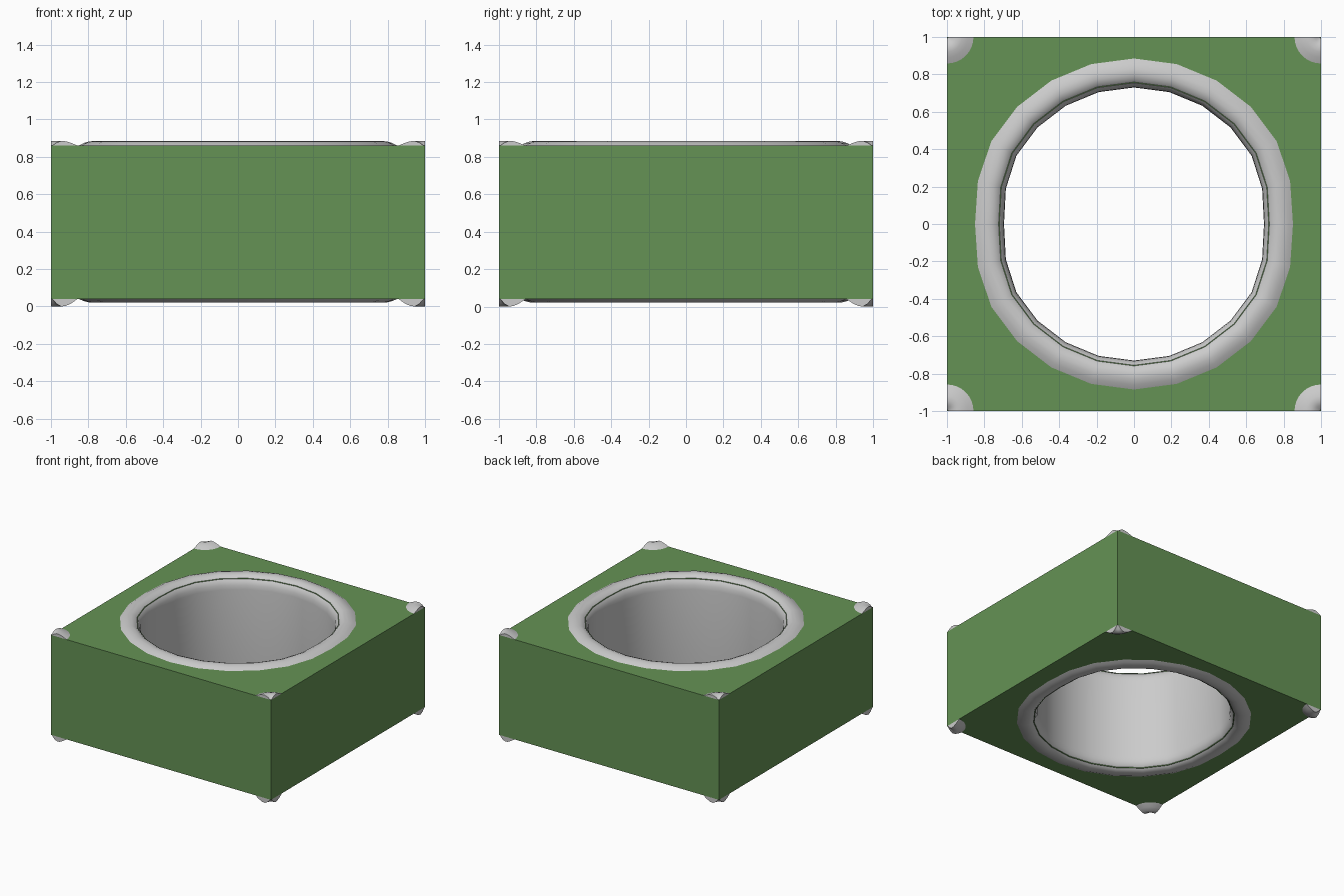
import bpy, bmesh
from math import cos, sin, pi

if "Cube" in bpy.data.objects:
    bpy.data.objects.remove(bpy.data.objects["Cube"])

BOTTOM, TOP, N = 0.04, 0.86, 24

green = bpy.data.materials.new("green_paint")
green.diffuse_color = (0.13, 0.29, 0.09, 1)
green.use_nodes = True
green.node_tree.nodes["Principled BSDF"].inputs["Base Color"].default_value = green.diffuse_color


def finish(name, bm, smooth):
    bmesh.ops.recalc_face_normals(bm, faces=bm.faces[:])
    mesh = bpy.data.meshes.new(name)
    bm.to_mesh(mesh)
    bm.free()
    ob = bpy.data.objects.new(name, mesh)
    bpy.context.collection.objects.link(ob)
    for p in mesh.polygons:
        p.use_smooth = smooth
    return ob


def outline(r, z):
    """Hole outline, slightly flattened on the left and right."""
    pts = []
    for i in range(N):
        a = 2 * pi * i / N
        c = cos(a)
        flat = 0.035 * abs(c) ** 16 * (1 if c > 0 else -1)
        pts.append((r * c - flat, r * sin(a), z))
    return pts


def skin(bm, rings, closed):
    rows = [[bm.verts.new(p) for p in ring] for ring in rings]
    n = len(rows[0])
    for a, b in zip(rows, rows[1:]):
        for i in range(n if closed else n - 1):
            j = (i + 1) % n
            bm.faces.new((a[i], a[j], b[j], b[i]))
    return rows


# Green block with the hole cut through it
bm = bmesh.new()
bmesh.ops.create_cube(bm, size=2)
for v in bm.verts:
    v.co.z = TOP if v.co.z > 0 else BOTTOM
block = finish("block", bm, False)
block.data.materials.append(green)

bm = bmesh.new()
ends = skin(bm, [outline(0.755, -0.5), outline(0.755, 1.5)], True)
for e in ends:
    bm.faces.new(e)
cutter = finish("hole_cutter", bm, False)
cutter.hide_render = True
cutter.hide_viewport = True
cut = block.modifiers.new("hole", "BOOLEAN")
cut.operation = "DIFFERENCE"
cut.solver = "EXACT"
cut.object = cutter

# Grey lining with a rounded lip above and below
lip = [(0.885, 0.0), (0.86, 0.014), (0.83, 0.023), (0.80, 0.024),
       (0.77, 0.012), (0.745, -0.015), (0.733, -0.045), (0.73, -0.08)]
profile = [(r, TOP + h) for r, h in lip]
profile += [(r, BOTTOM - h * (0.8 if h > 0 else 1)) for r, h in reversed(lip)]
bm = bmesh.new()
skin(bm, [outline(r, z) for r, z in profile], True)
finish("hole_lining", bm, True)

# Quarter-round corner beads, dipping toward the block edge
bead = [(0.142, 0.0), (0.11, 0.014), (0.08, 0.023), (0.055, 0.025),
        (0.03, 0.016), (0.008, 0.0)]
STEPS = 8
for sx, xname in ((-1, "left"), (1, "right")):
    for sy, yname in ((-1, "front"), (1, "back")):
        for base, scale, zname in ((TOP, 1, "top"), (BOTTOM, -1.6, "bottom")):
            bm = bmesh.new()
            rings = [[(sx * (1 - r * cos(k * pi / 2 / STEPS)),
                       sy * (1 - r * sin(k * pi / 2 / STEPS)),
                       base + scale * h) for k in range(STEPS + 1)]
                     for r, h in bead]
            rows = skin(bm, rings, False)
            # flat ends flush with the block sides
            for k in (0, STEPS):
                bm.faces.new([row[k] for row in rows])
            ob = finish(f"corner_bead_{zname}_{yname}_{xname}", bm, True)
            for p in ob.data.polygons[-2:]:
                p.use_smooth = False
            ob.data.set_sharp_from_angle(angle=pi / 4)
